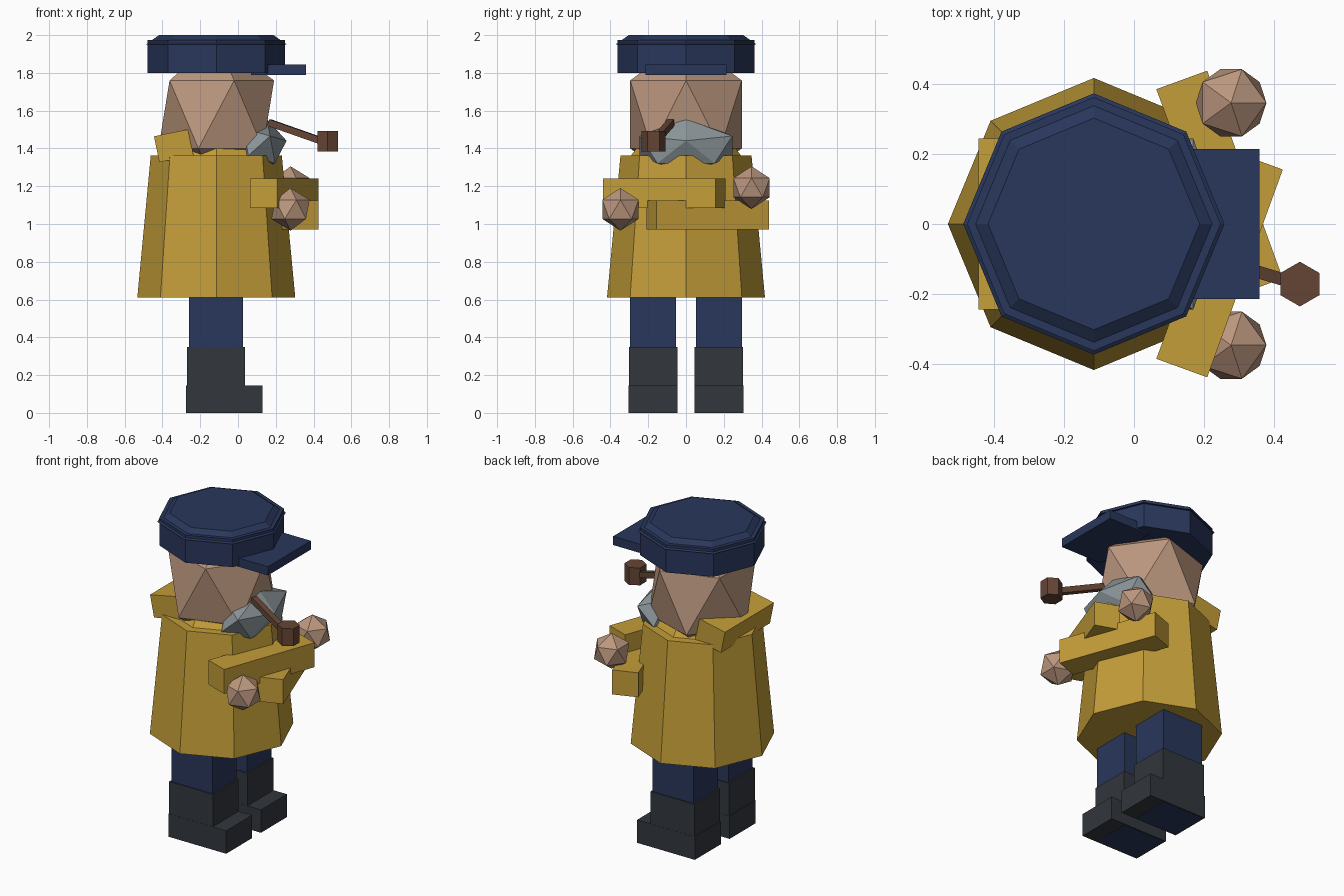
import bpy
from math import radians
from mathutils import Vector

if "Cube" in bpy.data.objects:
    bpy.data.objects.remove(bpy.data.objects["Cube"])

CX = -0.115  # body axis


def material(name, rgb):
    m = bpy.data.materials.new(name)
    m.diffuse_color = (*rgb, 1)
    m.use_nodes = True
    m.node_tree.nodes["Principled BSDF"].inputs["Base Color"].default_value = m.diffuse_color
    return m


YELLOW = material("yellow_cloth", (0.55, 0.34, 0.04))
NAVY = material("navy_cloth", (0.022, 0.038, 0.105))
SKIN = material("skin", (0.50, 0.31, 0.21))
BLACK = material("boot_rubber", (0.032, 0.038, 0.046))
GREY = material("grey_hair", (0.26, 0.30, 0.32))
BROWN = material("pipe_wood", (0.13, 0.06, 0.035))


def finish(name, mat):
    o = bpy.context.object
    o.name = name
    o.data.materials.append(mat)
    return o


def box(name, mat, centre, size, rot=(0, 0, 0)):
    bpy.ops.mesh.primitive_cube_add(size=1, location=centre, rotation=rot)
    o = finish(name, mat)
    o.scale = size
    return o


def span(name, mat, x, y, z):
    pairs = (x, y, z)
    return box(name, mat, [(a + b) / 2 for a, b in pairs], [abs(b - a) for a, b in pairs])


def frustum(name, mat, z0, z1, r0, r1, x=CX, y=0, sides=8):
    bpy.ops.mesh.primitive_cone_add(vertices=sides, radius1=r0, radius2=r1,
                                    depth=z1 - z0, location=(x, y, (z0 + z1) / 2))
    return finish(name, mat)


def ico(name, mat, centre, radii, rot=(0, 0, 0)):
    bpy.ops.mesh.primitive_ico_sphere_add(subdivisions=1, radius=1, location=centre, rotation=rot)
    o = finish(name, mat)
    o.scale = radii
    return o


# Legs and boots
for s, side in ((-1, "right"), (1, "left")):
    span(side + "_leg", NAVY, (-0.26, 0.027), (s * 0.052, s * 0.296), (-0.001, 0.66))
    span(side + "_boot_shaft", BLACK, (-0.27, 0.036), (s * 0.045, s * 0.303), (0.001, 0.35))
    span(side + "_boot_foot", BLACK, (-0.275, 0.13), (s * 0.044, s * 0.304), (0, 0.145))

# Coat with neck and raised back collar
frustum("coat", YELLOW, 0.612, 1.362, 0.418, 0.347)
frustum("coat_neck", YELLOW, 1.35, 1.405, 0.30, 0.26)
box("coat_collar", YELLOW, (-0.34, 0, 1.414), (0.185, 0.49, 0.14), (0, -0.2, 0))

# Crossed sleeves, each hand showing past the opposite side
for s, side, z in ((-1, "right", 1.1625), (1, "left", 1.0475)):
    box(side + "_sleeve", YELLOW, (0.245, s * 0.115, z), (0.155, 0.633, 0.155),
        (0, 0, s * radians(20)))
    ico(side + "_hand", SKIN, (0.278, -s * 0.347, z + 0.03), (0.113,) * 3)

# Head and beard
ico("head", SKIN, (CX, 0, 1.58), (0.342, 0.347, 0.402))
ico("beard", GREY, (0.1125, 0, 1.414), (0.147, 0.288, 0.147), (0, 0.28, 0))

# Cap
frustum("cap_band", NAVY, 1.80, 1.975, 0.363, 0.363)
frustum("cap_crown", NAVY, 1.95, 2.0, 0.374, 0.303)
span("cap_brim", NAVY, (0.07, 0.36), (-0.215, 0.215), (1.79, 1.845))

# Pipe
start, end = Vector((0.165, -0.08, 1.537)), Vector((0.47, -0.172, 1.43))
axis = end - start
stem = box("pipe_stem", BROWN, (start + end) / 2, (axis.length, 0.036, 0.036))
stem.rotation_euler = axis.to_track_quat("X", "Z").to_euler()
frustum("pipe_bowl", BROWN, 1.383, 1.493, 0.064, 0.064, 0.475, -0.172, 6)
